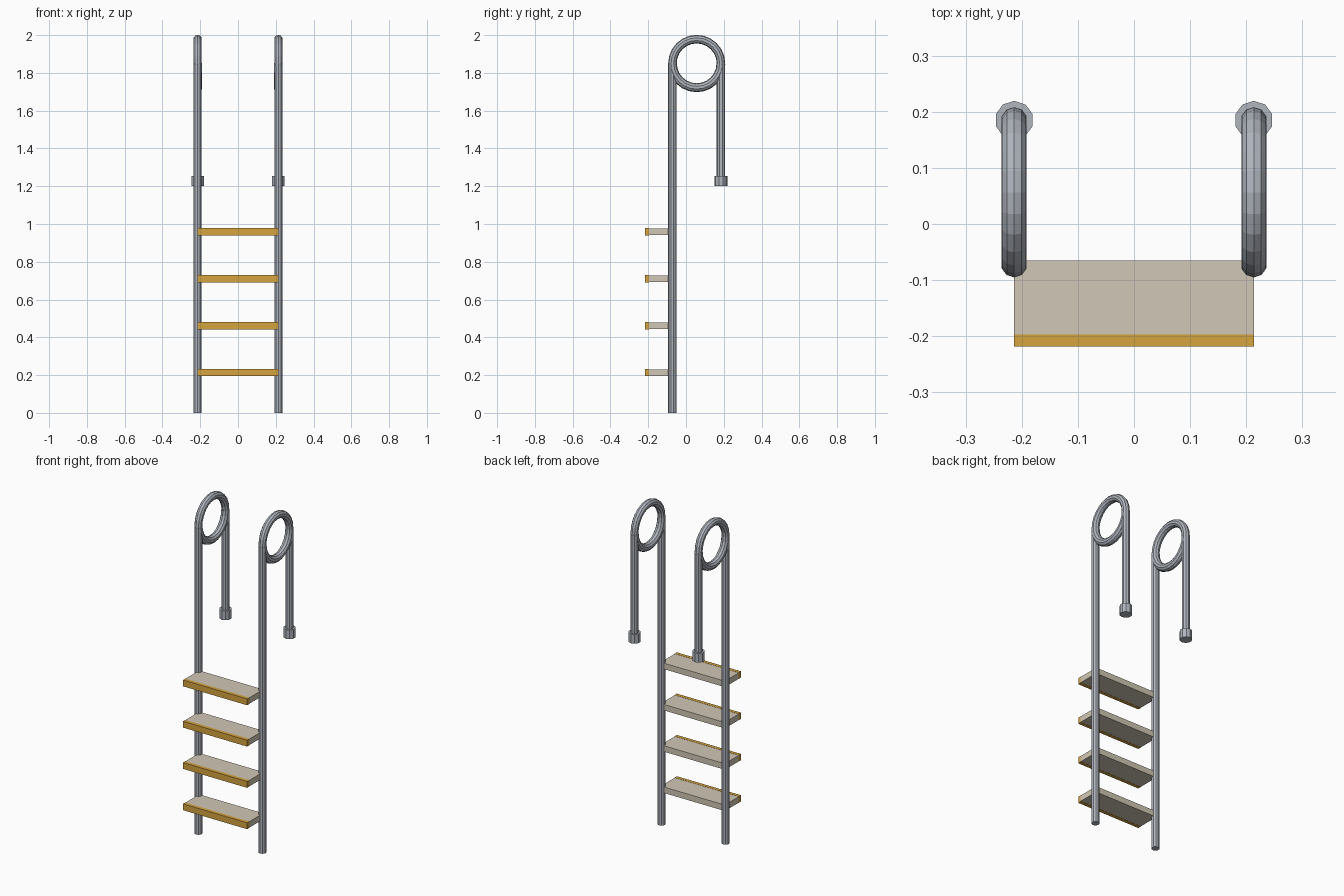
import bpy, bmesh
from math import sin, cos, pi, tau
from mathutils import Vector

if "Cube" in bpy.data.objects:
    bpy.data.objects.remove(bpy.data.objects["Cube"])


def material(name, srgb):
    colour = [(c / 255) ** 2.2 for c in srgb] + [1.0]
    m = bpy.data.materials.new(name)
    m.use_nodes = True
    m.diffuse_color = colour
    m.node_tree.nodes["Principled BSDF"].inputs["Base Color"].default_value = colour
    return m


STEEL = material("steel", (174, 179, 188))
TREAD = material("beige tread", (208, 198, 180))
NOSING = material("amber nosing", (212, 162, 65))

SIDES = 10
RAIL_X = 0.2135
FRONT_Y, REAR_Y = -0.072, 0.185
MID_Y, RING_Z = (FRONT_Y + REAR_Y) / 2, 1.85
RING_R = (REAR_Y - FRONT_Y) / 2
TUBE_R = 0.0225


def finish(bm, name, mat):
    bmesh.ops.recalc_face_normals(bm, faces=bm.faces)
    mesh = bpy.data.meshes.new(name)
    bm.to_mesh(mesh)
    bm.free()
    mesh.materials.append(mat)
    ob = bpy.data.objects.new(name, mesh)
    bpy.context.collection.objects.link(ob)
    return ob


def tube(name, x, path, radius):
    """Sweep a flat-sided round section along (y, z) points."""
    bm = bmesh.new()
    pts = [Vector((x, y, z)) for y, z in path]
    rings = []
    for i, p in enumerate(pts):
        t = (pts[min(i + 1, len(pts) - 1)] - pts[max(i - 1, 0)]).normalized()
        side = Vector((1, 0, 0))
        out = t.cross(side)
        rings.append([bm.verts.new(p + radius * (cos(k * tau / SIDES) * out
                                                 + sin(k * tau / SIDES) * side))
                      for k in range(SIDES)])
    for a, b in zip(rings, rings[1:]):
        for k in range(SIDES):
            n = (k + 1) % SIDES
            bm.faces.new((a[k], a[n], b[n], b[k]))
    bm.faces.new(rings[0])
    bm.faces.new(rings[-1])
    return finish(bm, name, STEEL)


def box(name, low, high, mat):
    bm = bmesh.new()
    bmesh.ops.create_cube(bm, size=1)
    low, high = Vector(low), Vector(high)
    for v in bm.verts:
        v.co = (low + high) / 2 + v.co * (high - low)
    return finish(bm, name, mat)


def half_ring(sign, steps=12):
    return [(MID_Y - RING_R * cos(pi * i / steps),
             RING_Z + sign * RING_R * sin(pi * i / steps)) for i in range(steps + 1)]


# Handrails: long front pole, arch and short rear pole, closed loop, foot collar
for label, x in (("left", RAIL_X), ("right", -RAIL_X)):
    tube(label + "_rail", x, [(FRONT_Y, 0)] + half_ring(1) + [(REAR_Y, 1.2)], TUBE_R)
    tube(label + "_loop_bottom", x, half_ring(-1), TUBE_R + 0.001)
    tube(label + "_collar", x, [(REAR_Y, 1.2), (REAR_Y, 1.255)], 0.0345)

# Steps: tread with a contrasting front edge
for i in range(4):
    z = 0.213 + i * 0.2487
    box(f"tread_{i + 1}", (-RAIL_X, -0.197, z - 0.018), (RAIL_X, -0.065, z + 0.018), TREAD)
    box(f"nosing_{i + 1}", (-RAIL_X, -0.218, z - 0.019), (RAIL_X, -0.197, z + 0.019), NOSING)
